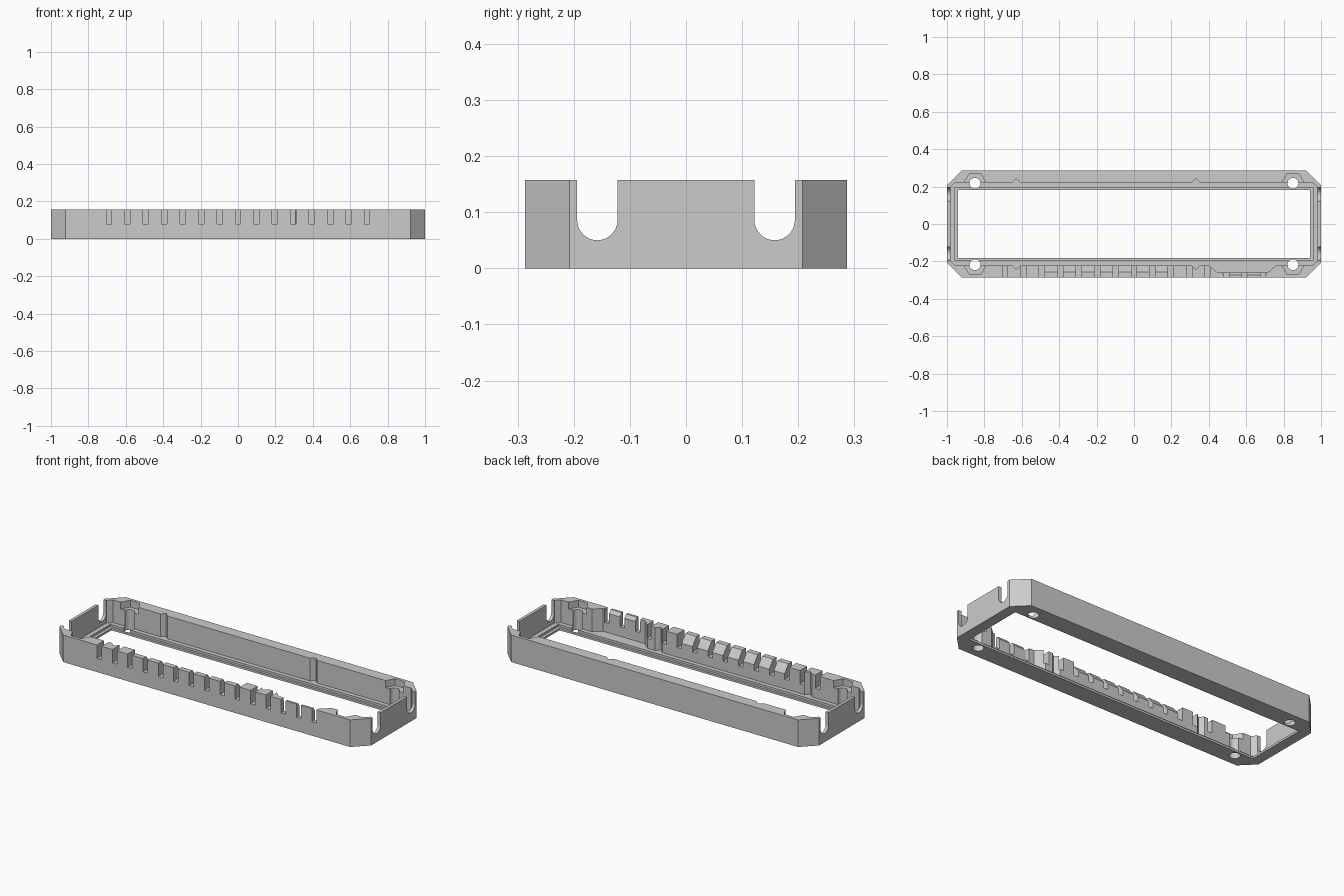
import bpy, bmesh, math
from mathutils import Vector

old = bpy.data.objects.get("Cube")
if old:
    bpy.data.objects.remove(old, do_unlink=True)

grey = bpy.data.materials.new("light_grey_plastic")
grey.use_nodes = True
grey.diffuse_color = (0.6, 0.6, 0.6, 1)
grey.node_tree.nodes["Principled BSDF"].inputs["Base Color"].default_value = grey.diffuse_color

HEIGHT = 0.157
TOP = 0.2      # cutters that open upward end here
FLOOR = 0.025


def prism(name, points, start, end, axis="z"):
    """Extrude a 2D outline along z (points are x, y) or x (points are y, z)."""
    bm = bmesh.new()
    place = (lambda p: (*p, start)) if axis == "z" else (lambda p: (start, *p))
    face = bm.faces.new([bm.verts.new(place(p)) for p in points])
    out = bmesh.ops.extrude_face_region(bm, geom=[face])
    moved = [v for v in out["geom"] if isinstance(v, bmesh.types.BMVert)]
    shift = Vector((0, 0, end - start)) if axis == "z" else Vector((end - start, 0, 0))
    bmesh.ops.translate(bm, verts=moved, vec=shift)
    bmesh.ops.recalc_face_normals(bm, faces=bm.faces)
    mesh = bpy.data.meshes.new(name)
    bm.to_mesh(mesh)
    bm.free()
    mesh.materials.append(grey)
    obj = bpy.data.objects.new(name, mesh)
    bpy.context.scene.collection.objects.link(obj)
    return obj


def rect(x0, x1, y0, y1):
    return [(x0, y0), (x1, y0), (x1, y1), (x0, y1)]


def octagon(x, y, cut):
    """Rectangle of half sizes x, y with cut corners."""
    return [(x - cut, -y), (x, cut - y), (x, y - cut), (x - cut, y),
            (cut - x, y), (-x, y - cut), (-x, cut - y), (cut - x, -y)]


def ring(cx, cy, r, n):
    return [(cx + r * math.cos(math.tau * i / n), cy + r * math.sin(math.tau * i / n))
            for i in range(n)]


def cut(obj, points, start, end, axis="z"):
    """Subtract a prism from the object and discard the cutter."""
    cutter = prism("cutter", points, start, end, axis)
    cutter.hide_render = True
    mod = obj.modifiers.new("cut", "BOOLEAN")
    mod.operation, mod.solver, mod.object = "DIFFERENCE", "EXACT", cutter
    graph = bpy.context.evaluated_depsgraph_get()
    result = bpy.data.meshes.new_from_object(obj.evaluated_get(graph))
    obj.modifiers.clear()
    obj.data = result
    bpy.data.objects.remove(cutter, do_unlink=True)


# Outer shell, cavity, stepped rim and open window
frame = prism("frame", octagon(1.0, 0.287, 0.079), 0, HEIGHT)
cut(frame, octagon(0.982, 0.221, 0.025), FLOOR, TOP)
cut(frame, rect(-0.957, 0.957, -0.196, 0.196), 0.012, TOP)
cut(frame, rect(-0.94, 0.94, -0.182, 0.182), -0.1, TOP)

# Screw holes with hexagonal nut pockets
for x in (-0.85, 0.85):
    for y in (-0.218, 0.218):
        cut(frame, ring(x, y, 0.029, 24), -0.1, TOP)
        cut(frame, ring(x, y, 0.06, 6), 0.117, TOP)

# Vertical V grooves inside both long walls
for x in (-0.63, 0.33):
    for s in (-1, 1):
        cut(frame, [(x - 0.03, s * 0.215), (x + 0.03, s * 0.215), (x, s * 0.242)], FLOOR, TOP)

# Thin part of the front wall
cut(frame, [(0.395, -0.215), (0.445, -0.26), (0.715, -0.26), (0.765, -0.215)], FLOOR, TOP)
cut(frame, [(-0.25, 0.137), (-0.25, TOP), (-0.274, TOP), (-0.274, HEIGHT), (-0.26, 0.137)],
    0.475, 0.705, "x")

# Sloped inner top edge of the front wall
cut(frame, [(-0.21, 0.112), (-0.21, TOP), (-0.256, TOP), (-0.256, HEIGHT), (-0.221, 0.112)],
    -0.497, 0.197, "x")

# Row of vent slots in the front wall
for i in range(-7, 8):
    x = i * 0.0985
    cut(frame, rect(x - 0.0145, x + 0.0145, -0.32, -0.205), 0.08, TOP)

# Round-bottomed cable slots in both end walls
for y in (-0.158, 0.158):
    r = 0.036
    arc = [(y + r * math.cos(a), 0.086 + r * math.sin(a))
           for a in (math.pi + math.pi * i / 16 for i in range(17))]
    outline = arc + [(y + r, TOP), (y - r, TOP)]
    for s in (-1, 1):
        cut(frame, outline, s * 0.935, s * 1.1, "x")

# Crisp edges, smooth round holes
bpy.ops.object.select_all(action="DESELECT")
frame.select_set(True)
bpy.context.view_layer.objects.active = frame
bpy.ops.object.shade_smooth_by_angle(angle=math.radians(25))
